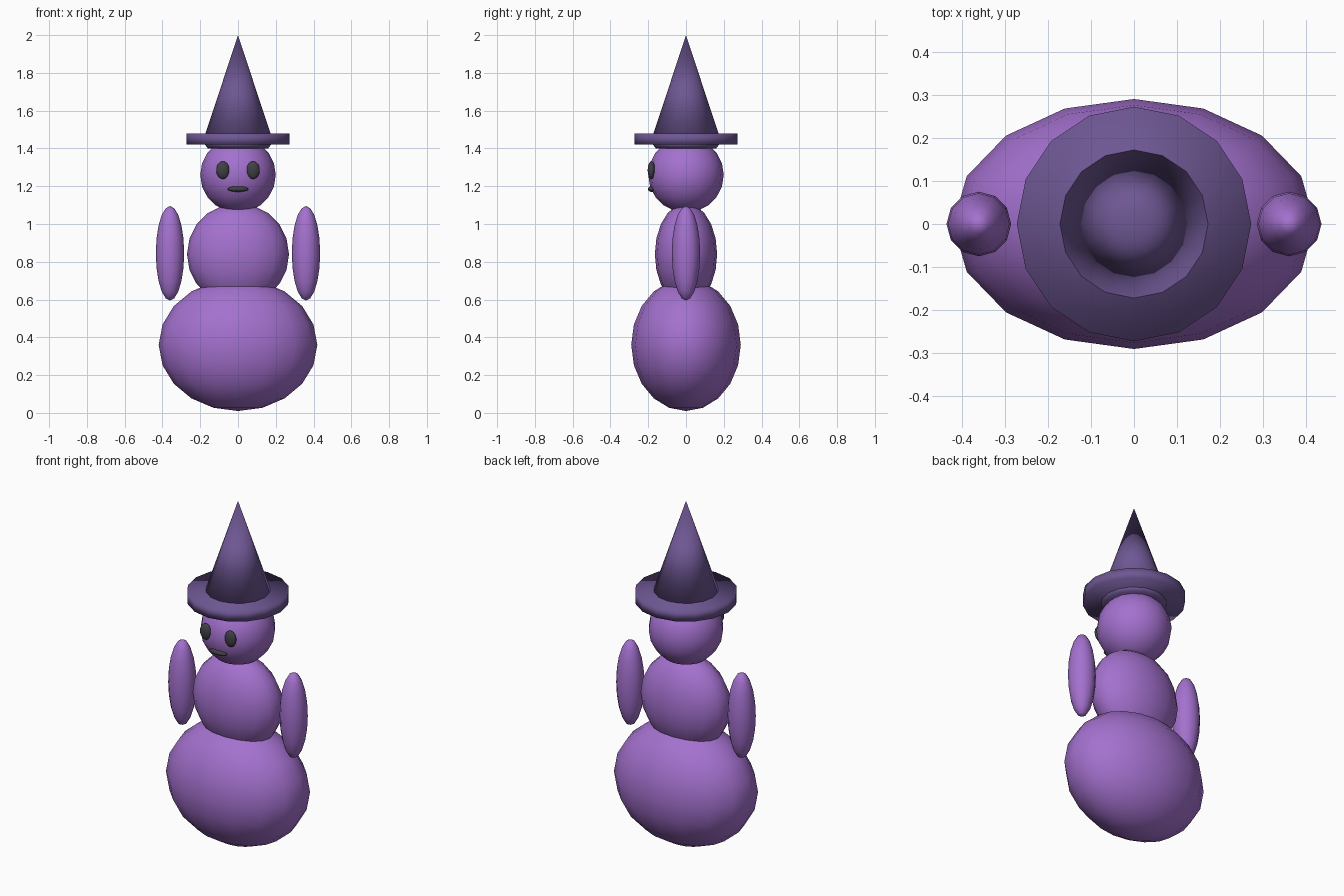
import bpy

cube = bpy.data.objects.get("Cube")
if cube:
    bpy.data.objects.remove(cube, do_unlink=True)


def material(name, color):
    mat = bpy.data.materials.new(name)
    mat.use_nodes = True
    rgba = (*color, 1)
    mat.diffuse_color = rgba
    bsdf = next(n for n in mat.node_tree.nodes if n.type == "BSDF_PRINCIPLED")
    bsdf.inputs["Base Color"].default_value = rgba
    return mat


purple = material("light purple", (0.37, 0.165, 0.62))
dark_purple = material("dark purple", (0.155, 0.095, 0.29))
charcoal = material("charcoal", (0.05, 0.05, 0.06))


def finish(name, mat):
    ob = bpy.context.object
    ob.name = name
    ob.data.materials.append(mat)
    bpy.ops.object.transform_apply(location=False, rotation=False, scale=True)
    bpy.ops.object.shade_smooth()
    return ob


def ellipsoid(name, center, radii, mat, segments=16, rings=10):
    bpy.ops.mesh.primitive_uv_sphere_add(
        segments=segments, ring_count=rings, radius=1, location=center)
    bpy.context.object.scale = radii
    return finish(name, mat)


def tapered(name, z0, z1, r0, r1, mat):
    bpy.ops.mesh.primitive_cone_add(
        vertices=16, radius1=r0, radius2=r1, depth=z1 - z0,
        location=(0, 0, (z0 + z1) / 2))
    return finish(name, mat)


# Stacked body
ellipsoid("lower_body", (0, 0, 0.36), (0.42, 0.29, 0.35), purple)
ellipsoid("torso", (0, 0, 0.84), (0.27, 0.165, 0.27), purple)
ellipsoid("head", (0, 0, 1.26), (0.2, 0.2, 0.2), purple)

# Arms and eyes on both sides
for side, s in (("left", 1), ("right", -1)):
    ellipsoid(side + "_arm", (s * 0.36, 0, 0.845), (0.075, 0.075, 0.25), purple, 12)
    ellipsoid(side + "_eye", (s * 0.08, -0.183, 1.285), (0.035, 0.02, 0.047), charcoal)

# Mouth
ellipsoid("mouth", (0, -0.183, 1.185), (0.055, 0.018, 0.015), charcoal)

# Pointed hat
tapered("hat_band", 1.4, 1.435, 0.16, 0.185, dark_purple)
tapered("hat_brim", 1.42, 1.48, 0.272, 0.272, dark_purple)
tapered("hat_cone", 1.425, 2.0, 0.19, 0, dark_purple)
